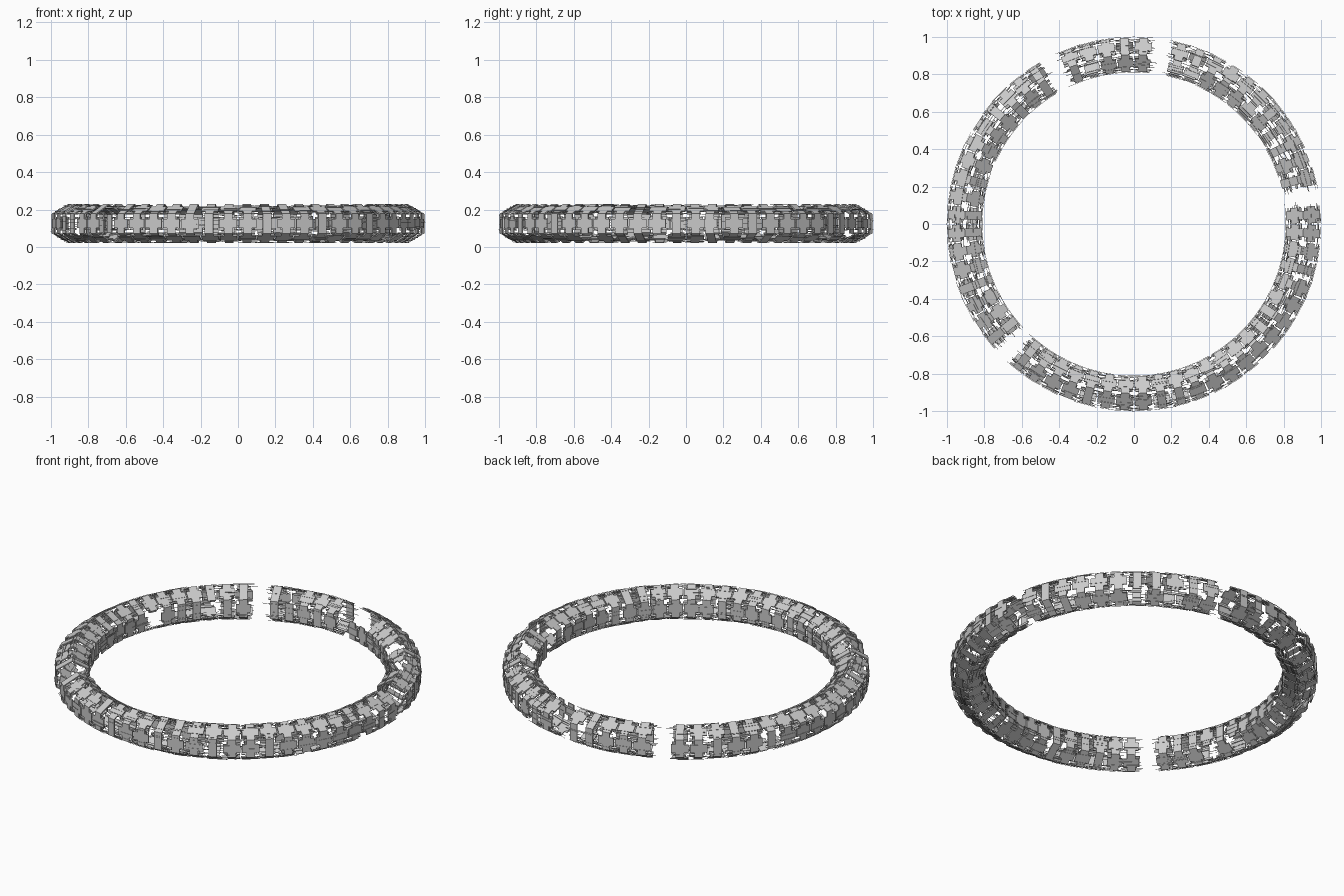
import bpy, bmesh, math, random
from mathutils import Matrix, Vector

if "Cube" in bpy.data.objects:
    bpy.data.objects.remove(bpy.data.objects["Cube"])

random.seed(7)
SEGS, RING_R, APO, MID_Z = 60, 0.905, 0.085, 0.125
SIDE = 2 * APO * math.tan(math.pi / 6)      # width of one hexagon side
GAPS = {9, 81, 117, 225}                    # stations left open (degrees)
OPEN_INNER_TOP = {27, 33, 45, 69, 75, 105}  # inner top side without panels


def add_box(bm, frame, centre, size):
    """Box in a panel frame: x along ring, y across the side, z outwards."""
    m = frame @ Matrix.Translation(centre) @ Matrix.Diagonal((*size, 1))
    bmesh.ops.create_cube(bm, size=1, matrix=m)


def panel_frame(deg, side):
    """Frame of one hexagon side at one station of the ring."""
    a, b = math.radians(deg), math.radians(side * 60)
    radial = Vector((math.cos(a), math.sin(a), 0))
    along = Vector((-math.sin(a), math.cos(a), 0))
    out = radial * math.cos(b) + Vector((0, 0, math.sin(b)))
    across = out.cross(along)
    pos = radial * RING_R + Vector((0, 0, MID_Z)) + out * APO
    m = Matrix((along, across, out)).transposed().to_4x4()
    m.translation = pos
    pitch = (RING_R + APO * math.cos(b)) * math.tau / SEGS
    return m, pitch


def finish(bm, name):
    mesh = bpy.data.meshes.new(name)
    bm.to_mesh(mesh)
    bm.free()
    bpy.context.collection.objects.link(bpy.data.objects.new(name, mesh))


ribs, arms, backing, rods = (bmesh.new() for _ in range(4))
for i in range(SEGS):
    deg = 3 + 6 * i
    if deg in GAPS:
        continue
    for side in range(6):
        if side == 2 and deg in OPEN_INNER_TOP:
            continue
        if side in (3, 4, 5) and random.random() < 0.04:
            continue
        f, pitch = panel_frame(deg, side)
        # outer rib plate
        add_box(ribs, f, (0, 0, 0.003), (0.046, SIDE + 0.006, 0.006))
        # side arms turning the rib into a cross
        if random.random() < 0.75:
            w = (pitch * 0.92 - 0.046) / 2
            for s in (-1, 1):
                add_box(arms, f, (s * (0.023 + w / 2), 0, 0.003),
                        (w, SIDE * 0.5, 0.006))
        # recessed backing strips
        for y in (-0.3, 0.3):
            if random.random() < 0.6:
                add_box(backing, f, (random.uniform(-.012, .012), y * SIDE, -0.006),
                        (0.075, 0.012, 0.005))
        # thin conduits along the ring
        for k in range(4):
            y = random.uniform(-0.45, 0.45) * SIDE
            add_box(rods, f, (random.uniform(-.02, .02), y, random.choice((-.003, .009))),
                    (random.uniform(0.06, 0.12), 0.002, 0.002))

finish(ribs, "ring_rib_plates")
finish(arms, "ring_cross_arms")
finish(backing, "ring_backing_strips")
finish(rods, "ring_conduits")
